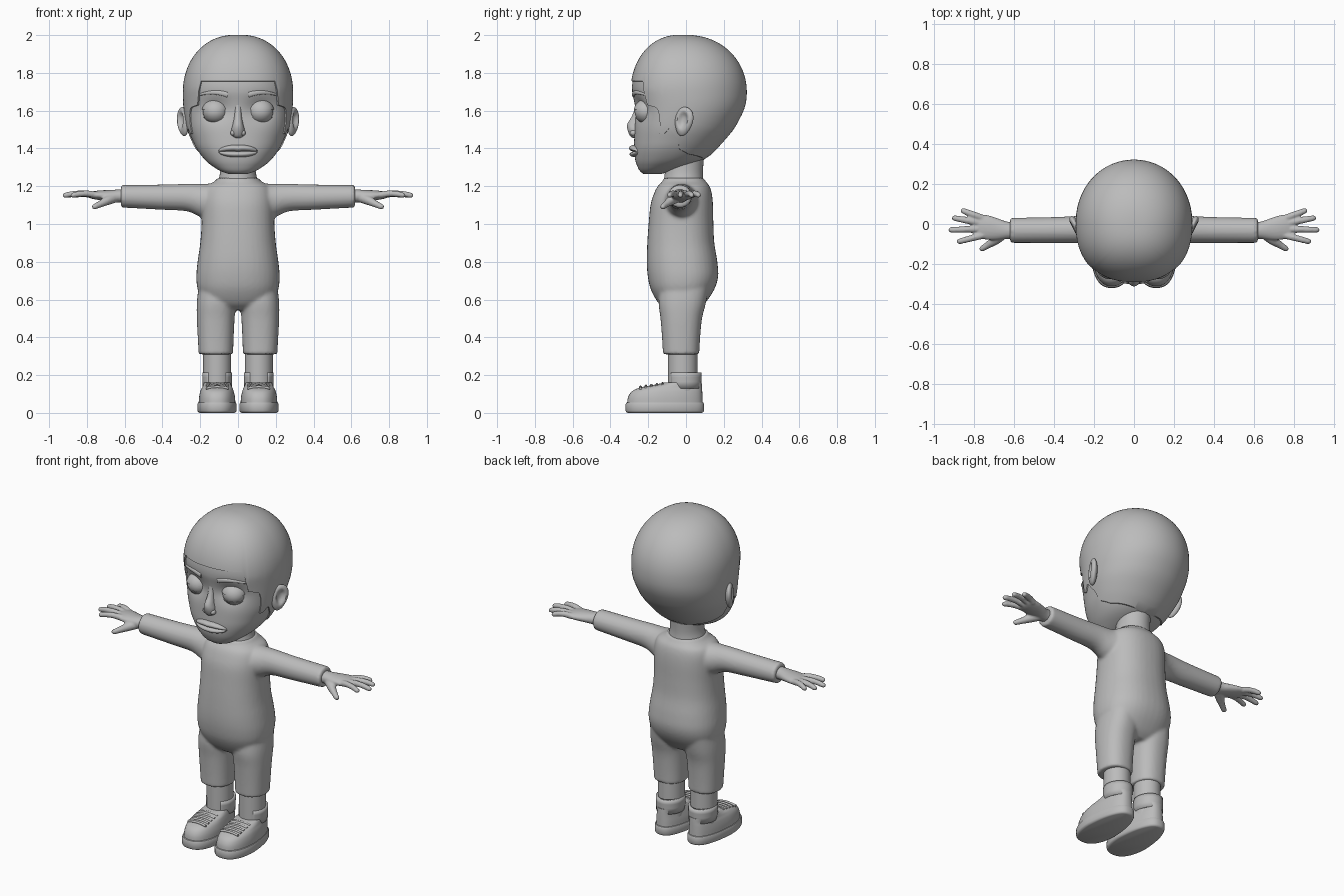
import bpy, bmesh, math
from mathutils import Vector

if "Cube" in bpy.data.objects:
    bpy.data.objects.remove(bpy.data.objects["Cube"])

GREY = bpy.data.materials.new("plain_grey")
GREY.diffuse_color = (0.5, 0.5, 0.5, 1)
GREY.use_nodes = True
GREY.node_tree.nodes["Principled BSDF"].inputs["Base Color"].default_value = GREY.diffuse_color


def finish(name, bm, mirror=False, angle=40):
    bmesh.ops.recalc_face_normals(bm, faces=bm.faces)
    me = bpy.data.meshes.new(name)
    bm.to_mesh(me)
    bm.free()
    me.materials.append(GREY)
    ob = bpy.data.objects.new(name, me)
    bpy.context.collection.objects.link(ob)
    for o in bpy.context.selected_objects:
        o.select_set(False)
    ob.select_set(True)
    bpy.context.view_layer.objects.active = ob
    bpy.ops.object.shade_smooth_by_angle(angle=math.radians(angle))
    if mirror:
        m = ob.modifiers.new("Mirror", "MIRROR")
        m.use_mirror_merge = False
    return ob


def curve_rows(rows, k=4):
    """Catmull-Rom interpolation of rows of numbers."""
    out, n = [], len(rows)
    for i in range(n - 1):
        a, b, c, d = (rows[max(0, min(n - 1, j))] for j in (i - 1, i, i + 1, i + 2))
        for s in range(k):
            t = s / k
            out.append([.5 * (2 * q + (r - p) * t + (2 * p - 5 * q + 4 * r - u) * t * t
                              + (3 * q - p - 3 * r + u) * t ** 3) for p, q, r, u in zip(a, b, c, d)])
    return out + [list(rows[-1])]


def loft(bm, rings, closed=True, caps=True):
    vs = [[bm.verts.new(p) for p in r] for r in rings]
    n = len(vs[0])
    for a, b in zip(vs, vs[1:]):
        for i in range(n if closed else n - 1):
            j = (i + 1) % n
            bm.faces.new((a[i], a[j], b[j], b[i]))
    if caps:
        bm.faces.new(vs[0])
        bm.faces.new(vs[-1])


def spow(v, e):
    return math.copysign(abs(v) ** e, v)


def ring_z(z, xc, hw, yf, yb, q=2.3, n=40):
    yc, ry = (yf + yb) / 2, (yb - yf) / 2
    return [(xc + hw * spow(math.sin(a), 2 / q), yc - ry * spow(math.cos(a), 2 / q), z)
            for a in (2 * math.pi * i / n for i in range(n))]


def ring_x(x, yc, zc, ry, rz, n=28):
    return [(x, yc + ry * math.cos(a), zc + rz * math.sin(a))
            for a in (2 * math.pi * i / n for i in range(n))]


def tube(bm, pts, radii, n=12):
    """Rounded limb along a path."""
    rows = curve_rows([(*p, r) for p, r in zip(pts, radii)], 4)
    rings = []
    for i, row in enumerate(rows):
        d = Vector(rows[min(i + 1, len(rows) - 1)][:3]) - Vector(rows[max(i - 1, 0)][:3])
        u = d.cross(Vector((0, 0, 1))).normalized()
        w = u.cross(d).normalized()
        rings.append([Vector(row[:3]) + row[3] * (math.cos(a) * u + math.sin(a) * w)
                      for a in (2 * math.pi * k / n for k in range(n))])
    loft(bm, rings)


def ball(bm, c, r, seg=32):
    res = bmesh.ops.create_uvsphere(bm, u_segments=seg, v_segments=seg // 2, radius=1)
    for v in res["verts"]:
        v.co = Vector(c) + Vector([a * b for a, b in zip(v.co, r)])
    return res["verts"]


def fuse(ob, voxel, smooth):
    m = ob.modifiers.new("Fuse", "REMESH")
    m.mode, m.voxel_size, m.use_smooth_shade = "VOXEL", voxel, True
    s = ob.modifiers.new("Soften", "SMOOTH")
    s.iterations, s.factor = smooth, .5


# Head surface: z, half width, front y, back y below the crown, which is an ellipsoid
SKULL = [(1.265, .05, -.225, -.13), (1.28, .095, -.245, -.08), (1.31, .145, -.262, .02),
         (1.34, .178, -.27, .10), (1.40, .222, -.276, .16), (1.50, .264, -.272, .247),
         (1.60, .281, -.268, .30), (1.66, .285, -.277, .315), (1.70, .285, -.287, .315)]


def skull_row(z):
    if z >= 1.7:
        f = max(0, 1 - ((z - 1.7) / .295) ** 2) ** .45
        return .285 * f, -.02 - .267 * f, -.02 + .335 * f
    for a, b in zip(SKULL, SKULL[1:]):
        if z <= b[0]:
            t = max(0, (z - a[0]) / (b[0] - a[0]))
            return tuple(p + (q - p) * t for p, q in zip(a[1:], b[1:]))


def skull(z, ang, off=0):
    w = 0 if z < 1.3 or z > 1.7 else .012
    hw, yf, yb = (sum(c) / 5 for c in zip(*(skull_row(z + k * w) for k in (-2, -1, 0, 1, 2))))
    yc = yf + (yb - yf) * .48
    s, c = math.sin(ang), math.cos(ang)
    q = 2.3 if c > 0 else 2.05
    x = (hw + off) * spow(s, 2 / q)
    y = yc - (yc - yf + off if c > 0 else yb - yc + off) * spow(c, 2 / q)
    return Vector((x, y, z + off * max(0, (z - 1.7) / .3)))


def face_y(x, z):
    hw, yf, yb = skull_row(z)
    yc = yf + (yb - yf) * .48
    return yc - (yc - yf) * (1 - abs(x / hw) ** 2.3) ** (1 / 2.3)


# Head, with shallow eye sockets
bm = bmesh.new()
N = 96
zs = [1.265 + .435 * i / 36 for i in range(36)] + [1.7 + .295 * math.sin(math.pi / 2 * i / 16) for i in range(16)]
loft(bm, [[skull(z, 2 * math.pi * i / N) for i in range(N)] for z in zs])
for v in bm.verts:
    if v.co.y < -.05:
        d = ((abs(v.co.x) - .12) / .075) ** 2 + ((v.co.z - 1.605) / .06) ** 2
        v.co.y += .028 * math.exp(-d)
finish("head", bm)

# Hair cap, following a hairline given by angle from the front
LINE = [(0, 1.755), (41, 1.755), (45, 1.63), (59, 1.615), (64, 1.56), (67, 1.48), (73, 1.475),
        (78, 1.51), (90, 1.45), (98, 1.395), (115, 1.37), (180, 1.335)]


def hairline(deg):
    for (a, p), (b, q) in zip(LINE, LINE[1:]):
        if deg <= b:
            return p + (q - p) * (deg - a) / (b - a)


bm = bmesh.new()
N = 144
rings = []
for j in range(-1, 34):
    ring = []
    for i in range(N):
        a = 2 * math.pi * i / N
        z0 = hairline(math.degrees(min(a, 2 * math.pi - a)))
        t = max(j, 0) / 33
        z = z0 + (1.9949 - z0) * math.sin(t * math.pi / 2)
        ring.append(skull(z, a, -.01 if j < 0 else .007))
    rings.append(ring)
loft(bm, rings, caps=False)
bm.verts.ensure_lookup_table()
bm.faces.new(bm.verts[-N:])
finish("hair", bm)

# Eyeballs, upper lids and lower lids
bm = bmesh.new()
ball(bm, (.12, -.208, 1.595), (.066, .064, .06))
finish("eyeball", bm, True)
for name, up, edge in (("upper_lid", 1, 1.607), ("lower_lid", -1, 1.567)):
    bm = bmesh.new()
    ball(bm, (.12, -.208, 1.597), (.071, .069, .065))
    bmesh.ops.bisect_plane(bm, geom=bm.verts[:] + bm.edges[:] + bm.faces[:], plane_co=(0, 0, edge),
                           plane_no=(0, 0, up), clear_inner=True)
    bmesh.ops.holes_fill(bm, edges=[e for e in bm.edges if e.is_boundary])
    finish(name, bm, True)

# Eyebrows
bm = bmesh.new()
rows = []
for i in range(13):
    t = i / 12
    x, z, h = .055 + .15 * t, 1.668 + .028 * math.sin(math.pi * (.2 + .6 * t)), .015 * (1 - .6 * t)
    rows.append(ring_x(x, face_y(x, z) + .002, z, .007, h, 12))
loft(bm, rows)
finish("eyebrow", bm, True)

# Nose: bridge, tip and nostrils
bm = bmesh.new()
loft(bm, [ring_z(*r, 2, 24) for r in curve_rows([
    (1.455, 0, .014, -.282, -.24), (1.468, 0, .03, -.297, -.23), (1.50, 0, .034, -.31, -.23),
    (1.53, 0, .027, -.31, -.23), (1.57, 0, .02, -.287, -.23), (1.61, 0, .019, -.273, -.23),
    (1.65, 0, .02, -.27, -.24)])])
for s in (1, -1):
    ball(bm, (s * .026, -.277, 1.482), (.015, .02, .016), 16)
finish("nose", bm)

# Lips
for name, zc, rise, h in (("upper_lip", 1.396, .007, .015), ("lower_lip", 1.371, -.002, .014)):
    bm = bmesh.new()
    rows = []
    for i in range(25):
        t = -1 + i / 12
        f = math.sqrt(max(.01, 1 - t * t))
        x, z = .103 * t, 1.384 + (zc - 1.384) * f + rise * f * (1 - .3 * math.exp(-(t / .15) ** 2))
        rows.append(ring_x(x, face_y(x, z) + .003, z, .007 + .022 * f, h * f + .002, 16))
    loft(bm, rows)
    finish(name, bm)

# Ears, with a hollowed bowl
bm = bmesh.new()
for v in ball(bm, (0, 0, 0), (1, 1, 1), 40):
    y, z = v.co.y, v.co.z
    r = math.hypot(y * 1.05, z - .1)
    x = v.co.x * .024 - (.024 * math.exp(-(r / .5) ** 4) if v.co.x > 0 else 0)
    y, z = y * .052 * (1 + .2 * z), z * .078
    a, b = math.radians(-28), math.radians(-12)
    y, z = y * math.cos(b) - z * math.sin(b), y * math.sin(b) + z * math.cos(b)
    v.co = (.29 + x * math.cos(a) - y * math.sin(a), -.012 + x * math.sin(a) + y * math.cos(a), 1.542 + z)
finish("ear", bm, True)

# Neck
bm = bmesh.new()
loft(bm, [ring_z(*r, 2) for r in curve_rows([(1.19, 0, .115, -.125, .10), (1.235, 0, .103, -.117, .092),
                                             (1.29, 0, .093, -.11, .09), (1.40, 0, .095, -.10, .10)])])
finish("neck", bm)

# Suit: torso, sleeves and trouser legs fused into one skin
bm = bmesh.new()
loft(bm, [ring_z(*r) for r in curve_rows([
    (.545, 0, .10, -.10, .06), (.58, 0, .175, -.145, .10), (.65, 0, .212, -.185, .148),
    (.72, 0, .221, -.202, .17), (.80, 0, .214, -.208, .166), (.90, 0, .2, -.205, .15),
    (1.0, 0, .193, -.198, .145), (1.10, 0, .192, -.188, .143), (1.16, 0, .186, -.17, .137),
    (1.20, 0, .168, -.15, .125), (1.225, 0, .125, -.125, .105), (1.243, 0, .108, -.12, .095)])])
for s in (1, -1):
    loft(bm, [ring_x(s * r[0], *r[1:]) for r in curve_rows([
        (.06, -.02, 1.10, .11, .10), (.14, -.022, 1.115, .10, .098), (.2, -.025, 1.125, .08, .088),
        (.27, -.027, 1.14, .069, .073), (.40, -.03, 1.142, .065, .067), (.62, -.032, 1.147, .063, .06)])])
    loft(bm, [ring_z(z, s * x, *r) for z, x, *r in curve_rows([
        (.31, .117, .091, -.122, .07), (.40, .118, .095, -.127, .075), (.50, .118, .1, -.135, .085),
        (.58, .115, .103, -.145, .105), (.66, .11, .1, -.14, .12)])])
fuse(finish("suit", bm), .009, 6)

# Hands: palm, fingers and thumb fused into one skin
bm = bmesh.new()
loft(bm, [ring_x(*r, 20) for r in curve_rows([
    (.58, -.032, 1.147, .044, .038), (.63, -.032, 1.148, .043, .035), (.68, -.026, 1.15, .054, .03),
    (.73, -.018, 1.152, .062, .026), (.775, -.012, 1.153, .06, .019), (.79, -.012, 1.153, .05, .012)])])
for base, tip in (((.76, .03), (.865, .07)), ((.77, .005), (.91, .032)),
                  ((.77, -.025), (.928, -.03)), ((.75, -.055), (.885, -.09))):
    p = [Vector((*base, 1.153)), Vector((*tip, 1.149))]
    pts = [p[0].lerp(p[1], t) + Vector((0, 0, .01 * math.sin(t * math.pi))) for t in (0, .35, .7, .93, 1)]
    tube(bm, pts, (.018, .017, .0155, .0135, .006))
tube(bm, [(.65, -.045, 1.14), (.69, -.078, 1.125), (.73, -.105, 1.105), (.762, -.125, 1.09), (.768, -.13, 1.086)],
     (.027, .025, .018, .014, .006))
fuse(finish("hand", bm, True), .0055, 4)

# Ankles
bm = bmesh.new()
loft(bm, [ring_z(z, .11, .074, -.095, .06, 2) for z in (.1, .2, .28, .36)])
finish("ankle", bm, True)

# Shoes: sole, upper, open collar and laces
bm = bmesh.new()
loft(bm, [ring_z(z, .111, .105 - d, -.32 + d, .096 - d, 2.5, 56)
          for z, d in ((0, .012), (.004, .004), (.012, 0), (.045, 0), (.054, .004), (.057, .012))])
for v in bm.verts:
    v.co.x = .111 + (v.co.x - .111) * (1 - .18 * max(0, min(1, (v.co.y + .15) / .2)))
finish("shoe_sole", bm, True)

bm = bmesh.new()
loft(bm, [ring_z(*r, 2.4, 48) for r in curve_rows([
    (.05, .111, .098, -.312, .088), (.085, .111, .096, -.306, .087), (.115, .111, .09, -.285, .086),
    (.135, .11, .083, -.24, .085), (.148, .11, .079, -.17, .084), (.16, .11, .077, -.118, .083)])])
for v in bm.verts:
    v.co.x = .111 + (v.co.x - .111) * (1 - .16 * max(0, min(1, (v.co.y + .15) / .2)))
finish("shoe_upper", bm, True)

bm = bmesh.new()
arc = [math.radians(38 + 284 * i / 40) for i in range(41)]
loft(bm, [[(.11 + w * math.sin(a), -.009 - (w + .012) * math.cos(a), z) for a in arc]
          for z, w in ((.13, .077), (.165, .078), (.19, .079), (.215, .079))], closed=False, caps=False)
collar = finish("shoe_collar", bm, True)
m = collar.modifiers.new("Thickness", "SOLIDIFY")
m.thickness, m.offset = .014, -1

bm = bmesh.new()
for i in range(5):
    y, z = -.125 - .029 * i, .156 - .0045 * i
    loft(bm, [ring_x(.11 + .06 * s, y, z - .008 * s * s, .007, .007, 10) for s in (-1, -.5, 0, .5, 1)])
finish("shoe_lace", bm, True)
